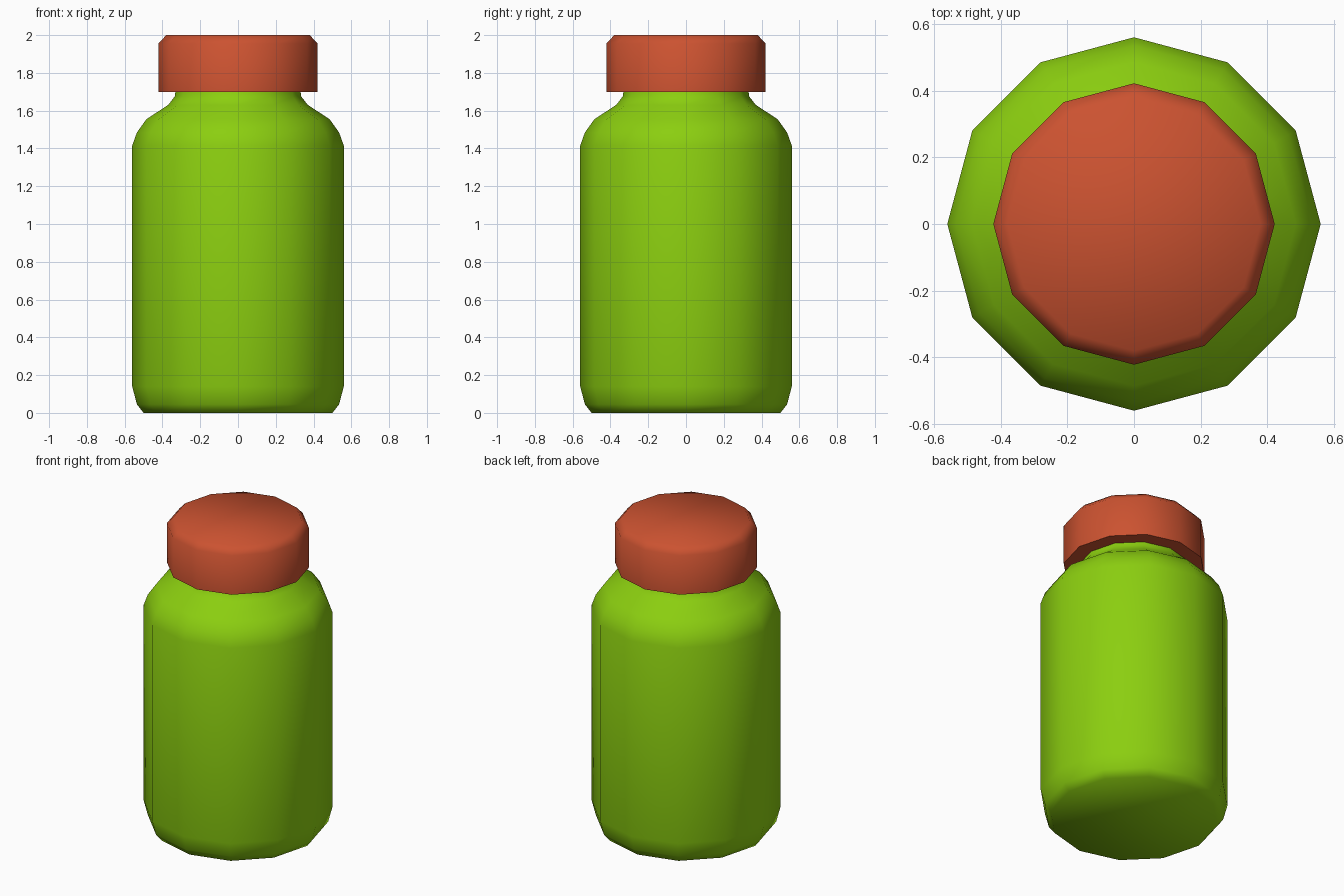
import bpy, bmesh, math

if "Cube" in bpy.data.objects:
    bpy.data.objects.remove(bpy.data.objects["Cube"])

SIDES = 12

def lathe(name, profile, color):
    """Revolve an (r, z) profile into a closed 12-sided solid."""
    bm = bmesh.new()
    rings = []
    for r, z in profile:
        rings.append([bm.verts.new((r * math.cos(2 * math.pi * i / SIDES),
                                    r * math.sin(2 * math.pi * i / SIDES), z))
                      for i in range(SIDES)])
    for a, b in zip(rings, rings[1:]):
        for i in range(SIDES):
            j = (i + 1) % SIDES
            bm.faces.new((a[i], a[j], b[j], b[i]))
    bm.faces.new(rings[0][::-1])
    bm.faces.new(rings[-1])
    mesh = bpy.data.meshes.new(name)
    bm.to_mesh(mesh)
    bm.free()
    obj = bpy.data.objects.new(name, mesh)
    bpy.context.collection.objects.link(obj)
    mat = bpy.data.materials.new(name + "_colour")
    mat.diffuse_color = color
    mat.use_nodes = True
    mat.node_tree.nodes["Principled BSDF"].inputs["Base Color"].default_value = mat.diffuse_color
    mesh.materials.append(mat)
    bpy.ops.object.select_all(action='DESELECT')
    obj.select_set(True)
    bpy.context.view_layer.objects.active = obj
    bpy.ops.object.shade_smooth_by_angle(angle=math.radians(60))
    return obj

# Jar body with rounded base, shoulder and neck
lathe("jar_body", [(0.50, 0.0), (0.535, 0.045), (0.56, 0.14), (0.56, 1.415),
                   (0.535, 1.485), (0.485, 1.555), (0.37, 1.63),
                   (0.335, 1.675), (0.33, 1.71)], (0.26, 0.62, 0.005, 1))

# Screw cap with a bevelled top edge
lathe("cap", [(0.422, 1.70), (0.422, 1.955), (0.38, 2.0)], (0.6, 0.085, 0.03, 1))
